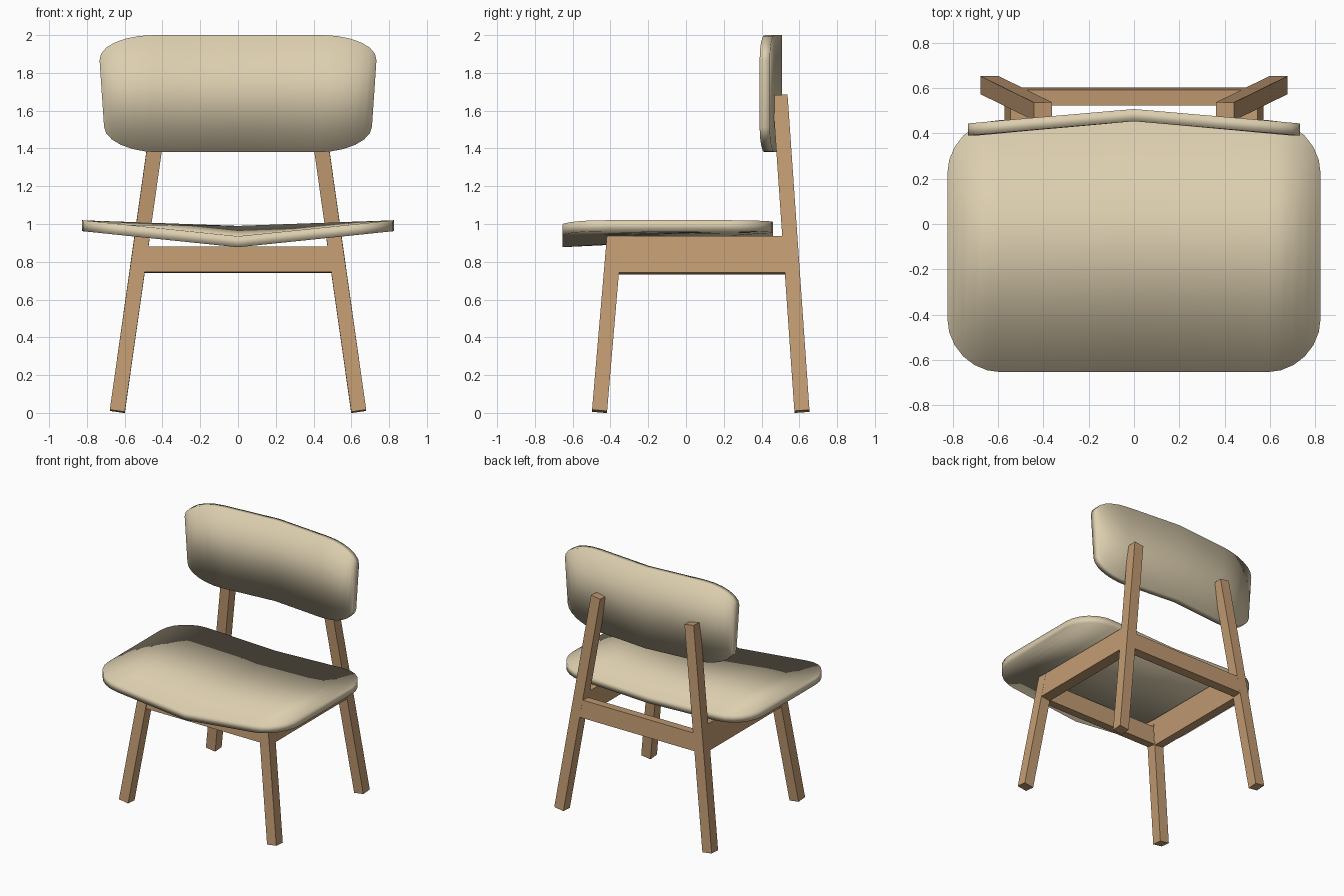
import bpy, bmesh, math
from mathutils import Vector, Matrix

if "Cube" in bpy.data.objects:
    bpy.data.objects.remove(bpy.data.objects["Cube"])


def material(name, color):
    m = bpy.data.materials.new(name)
    m.diffuse_color = (*color, 1)
    m.use_nodes = True
    m.node_tree.nodes["Principled BSDF"].inputs["Base Color"].default_value = m.diffuse_color
    return m


WOOD = material("wood", (0.54, 0.33, 0.17))
FABRIC = material("fabric", (0.72, 0.62, 0.43))


def add_object(name, bm, mat, smooth=False):
    bmesh.ops.recalc_face_normals(bm, faces=bm.faces[:])
    me = bpy.data.meshes.new(name)
    bm.to_mesh(me)
    bm.free()
    me.materials.append(mat)
    for p in me.polygons:
        p.use_smooth = smooth
    ob = bpy.data.objects.new(name, me)
    bpy.context.collection.objects.link(ob)
    return ob


def beam(name, a, b, width, depth, side):
    """Square-cut bar from a to b; width runs along the side direction."""
    a, b = Vector(a), Vector(b)
    z = (b - a).normalized()
    x = Vector(side)
    x = (x - z * x.dot(z)).normalized()
    rot = Matrix((x, z.cross(x), z)).transposed().to_4x4()
    size = Matrix.Diagonal((width, depth, (b - a).length, 1))
    bm = bmesh.new()
    bmesh.ops.create_cube(bm, size=1, matrix=Matrix.Translation((a + b) / 2) @ rot @ size)
    return add_object(name, bm, WOOD)


def folded_pad(name, place, cu, cv, steps=6):
    """Rounded rectangle in (u, v) = -1..1, folded at u = 0.
    place(u, v, side) gives the point on side 0 or 1."""
    right = [(0, 1)]
    for i in range(steps + 1):
        t = math.pi / 2 * i / steps
        right.append((1 - cu + cu * math.sin(t), 1 - cv + cv * math.cos(t)))
    columns = [(-u, v) for u, v in reversed(right[1:])] + right
    bm = bmesh.new()
    grid = [[[bm.verts.new(place(u, s * v, side)) for s in (-1, 1)]
             for u, v in columns] for side in (0, 1)]
    n = len(columns)
    for i in range(n - 1):
        for side in (0, 1):
            g = grid[side]
            bm.faces.new((g[i][0], g[i + 1][0], g[i + 1][1], g[i][1]))
        for e in (0, 1):
            bm.faces.new((grid[0][i][e], grid[0][i + 1][e], grid[1][i + 1][e], grid[1][i][e]))
    for i in (0, n - 1):
        bm.faces.new((grid[0][i][0], grid[0][i][1], grid[1][i][1], grid[1][i][0]))
    return add_object(name, bm, FABRIC, True)


# Seat: centre fold sinks deeper towards the front
def seat_point(u, v, side):
    dip = (1 - abs(u)) * (0.0575 - 0.0275 * v)
    return (0.825 * u, -0.0975 + 0.5575 * v, 0.962 + 0.058 * side - dip)


folded_pad("seat", seat_point, 0.29, 0.43)


# Backrest: slightly wider at the top, folded backwards at the centre
def back_point(u, v, side):
    return ((0.721 + 0.021 * v) * u, 0.39 + 0.064 * (1 - abs(u)) + 0.054 * side, 1.69 + 0.31 * v)


folded_pad("backrest", back_point, 0.40, 0.43)

# Splayed legs and the side rails between them
for s, label in ((-1, "left"), (1, "right")):
    beam("front_leg_" + label, (s * 0.639, -0.458, 0.008), (s * 0.507, -0.379, 0.933), 0.08, 0.08, (1, 0, 0))
    beam("back_leg_" + label, (s * 0.639, 0.614, 0.008), (s * 0.403, 0.498, 1.678), 0.08, 0.08, (1, 0, 0))
    beam("side_rail_" + label, (s * 0.521, -0.36, 0.834), (s * 0.521, 0.53, 0.834), 0.078, 0.195, (1, 0, s * 0.14))

# Cross rails, tilted with the legs
beam("front_rail", (-0.5, -0.388, 0.81), (0.5, -0.388, 0.81), 0.07, 0.135, (0, 1, -0.083))
beam("back_rail", (-0.5, 0.563, 0.81), (0.5, 0.563, 0.81), 0.07, 0.135, (0, 1, 0.07))
